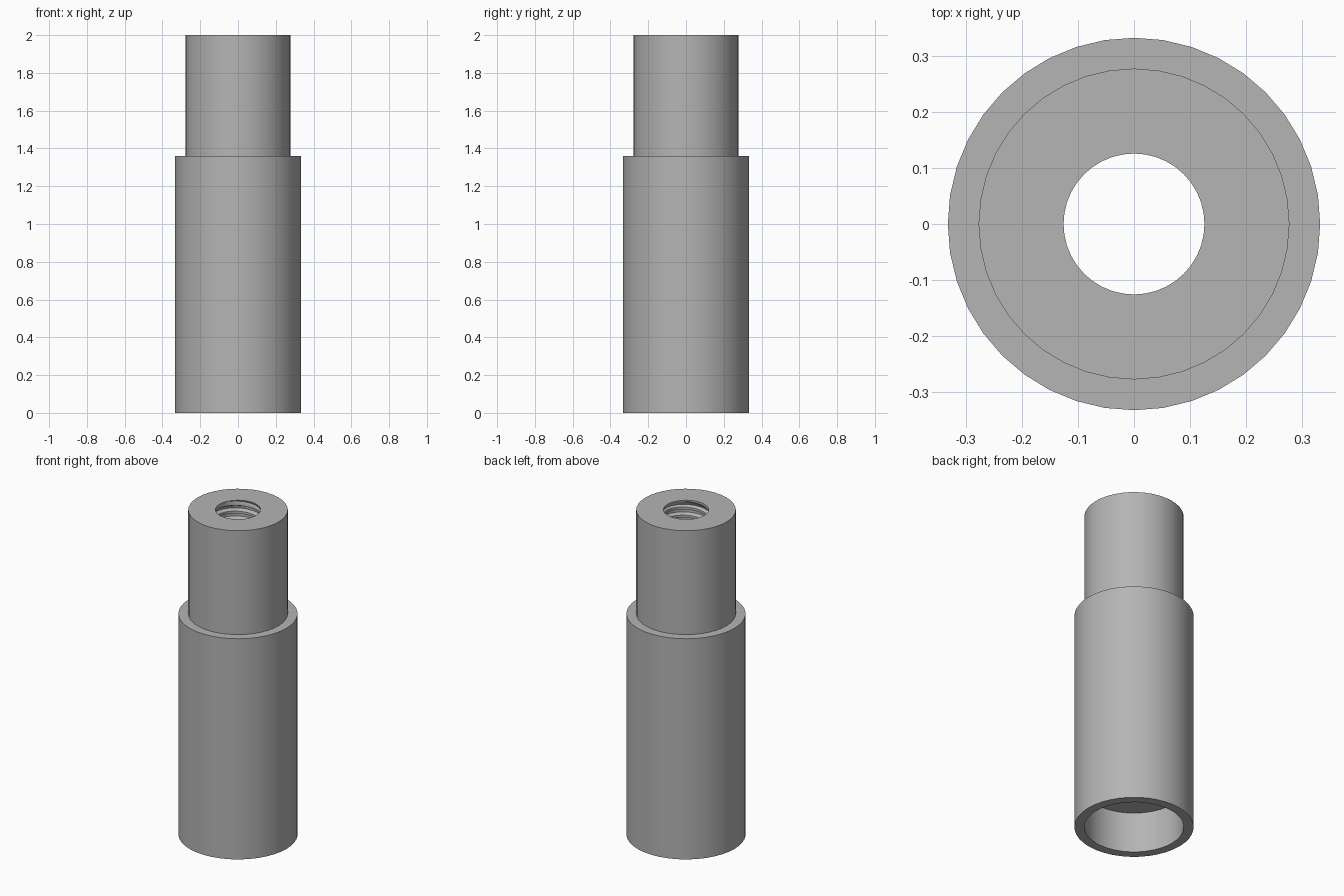
import bpy, bmesh
from math import cos, sin, tau, ceil, radians
from mathutils import Vector

cube = bpy.data.objects.get("Cube")
if cube:
    bpy.data.objects.remove(cube, do_unlink=True)

SIDES = 40
HEIGHT = 2.0
SHOULDER = 1.36
BODY_R, SPIGOT_R, HOLE_R = 0.333, 0.278, 0.126
SOCKET_DEPTH = 0.25
PITCH, THREAD_DEPTH = 0.05, 0.022

metal = bpy.data.materials.new("grey metal")
metal.use_nodes = True
grey = (0.46, 0.46, 0.46, 1)
metal.diffuse_color = grey
metal.node_tree.nodes["Principled BSDF"].inputs["Base Color"].default_value = grey


def sweep_rows(bm, rows, row_point):
    """Skin a grid of points running around the axis, one ring per row."""
    grid = [[bm.verts.new(row_point(row, i / SIDES)) for i in range(SIDES + 1)]
            for row in rows]
    for low, high in zip(grid, grid[1:]):
        for i in range(SIDES):
            bm.faces.new((low[i], low[i + 1], high[i + 1], high[i]))


def polar(r, turn, z):
    return Vector((r * cos(tau * turn), r * sin(tau * turn), z))


bm = bmesh.new()

# Stepped outer body with a plain socket in its base
profile = [(HOLE_R, SOCKET_DEPTH), (SPIGOT_R, SOCKET_DEPTH), (SPIGOT_R, 0),
           (BODY_R, 0), (BODY_R, SHOULDER), (SPIGOT_R, SHOULDER),
           (SPIGOT_R, HEIGHT), (HOLE_R, HEIGHT)]
sweep_rows(bm, profile, lambda p, turn: polar(p[0], turn, p[1]))

# Helical internal thread, fading to the plain hole at both ends
turns = ceil((HEIGHT - SOCKET_DEPTH) / PITCH)
tooth = [(0, 0), (0.3, 0), (0.5, 1), (0.8, 1)]
thread = [(n + along, cut) for n in range(-1, turns + 1) for along, cut in tooth]


def thread_point(row, turn):
    z = SOCKET_DEPTH + PITCH * (row[0] + turn)
    z = min(max(z, SOCKET_DEPTH), HEIGHT)
    fade = min(1, (z - SOCKET_DEPTH) / PITCH, (HEIGHT - z) / PITCH)
    return polar(HOLE_R + THREAD_DEPTH * row[1] * fade, turn, z)


sweep_rows(bm, thread, thread_point)

# Weld the seams and collapse the trimmed thread ends
bmesh.ops.remove_doubles(bm, verts=bm.verts[:], dist=0.0001)
bmesh.ops.dissolve_degenerate(bm, edges=bm.edges[:], dist=0.0001)
bmesh.ops.recalc_face_normals(bm, faces=bm.faces[:])

mesh = bpy.data.meshes.new("threaded_adapter")
bm.to_mesh(mesh)
bm.free()
mesh.materials.append(metal)
adapter = bpy.data.objects.new("threaded_adapter", mesh)
bpy.context.collection.objects.link(adapter)

bpy.ops.object.select_all(action='DESELECT')
adapter.select_set(True)
bpy.context.view_layer.objects.active = adapter
bpy.ops.object.shade_smooth_by_angle(angle=radians(30))
